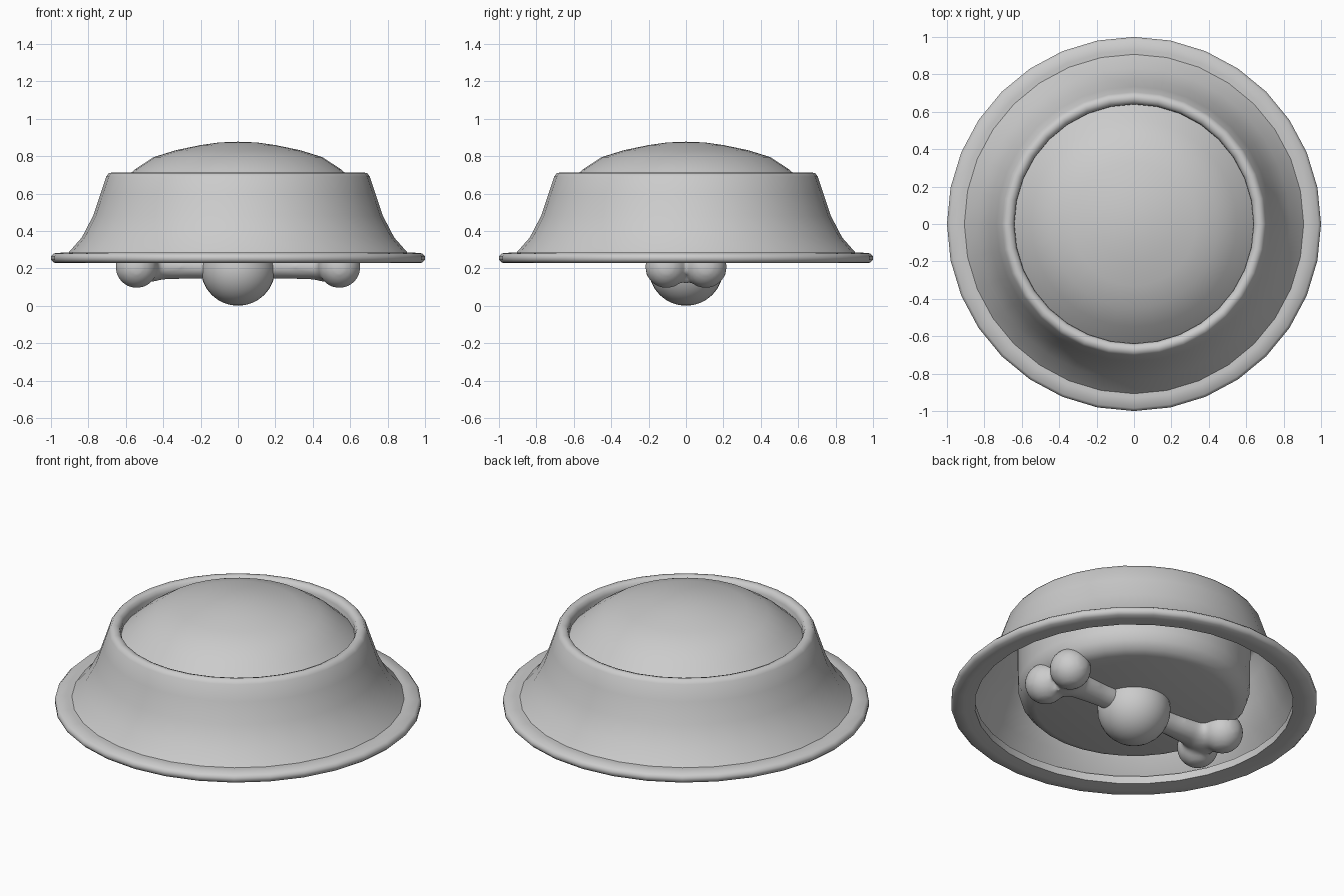
import bpy, bmesh, math
from mathutils import Matrix, Vector

if "Cube" in bpy.data.objects:
    bpy.data.objects.remove(bpy.data.objects["Cube"])

SIDES = 32


def finish(name, bm, angle=40):
    bmesh.ops.remove_doubles(bm, verts=bm.verts, dist=1e-5)
    bmesh.ops.recalc_face_normals(bm, faces=bm.faces)
    me = bpy.data.meshes.new(name)
    bm.to_mesh(me)
    bm.free()
    ob = bpy.data.objects.new(name, me)
    bpy.context.collection.objects.link(ob)
    bpy.ops.object.select_all(action='DESELECT')
    ob.select_set(True)
    bpy.context.view_layer.objects.active = ob
    bpy.ops.object.shade_smooth_by_angle(angle=math.radians(angle))
    return ob


def lathe(name, profile, angle=40, closed=False):
    """Spin a (radius, z) profile around the z axis."""
    bm = bmesh.new()
    verts = [bm.verts.new((r, 0, z)) for r, z in profile]
    pairs = list(zip(verts, verts[1:]))
    if closed:
        pairs.append((verts[-1], verts[0]))
    edges = [bm.edges.new(p) for p in pairs]
    bmesh.ops.spin(bm, geom=verts + edges, cent=(0, 0, 0), axis=(0, 0, 1),
                   angle=math.tau, steps=SIDES, use_duplicate=False)
    return finish(name, bm, angle)


# Bowl: inner floor, inner wall, rounded lip and flared outer skirt
lathe("bowl_body", [
    (0, 0.23), (0.54, 0.23), (0.585, 0.245), (0.62, 0.285), (0.635, 0.34),
    (0.64, 0.68), (0.65, 0.705), (0.67, 0.712), (0.69, 0.71), (0.705, 0.69),
    (0.735, 0.60), (0.775, 0.48), (0.835, 0.365), (0.91, 0.28)], angle=60)

# Flat rounded ring around the foot
lathe("foot_rim", [
    (0.87, 0.28), (0.93, 0.285), (0.985, 0.28), (1.0, 0.265), (1.0, 0.245),
    (0.985, 0.23), (0.93, 0.228), (0.87, 0.235)], angle=50, closed=True)

# Domed filling
lathe("filling_dome", [
    (0, 0.877), (0.1, 0.873), (0.2, 0.859), (0.33, 0.832), (0.45, 0.795),
    (0.55, 0.73), (0.64, 0.65)])

# Ball under the floor
bm = bmesh.new()
bmesh.ops.create_uvsphere(bm, u_segments=32, v_segments=16, radius=0.2,
                          matrix=Matrix.Translation((0, 0, 0.2)))
finish("ball", bm)

# Bone: flared shaft with two knobs at each end, blended together
bm = bmesh.new()
for sx in (-1, 1):
    for sy in (-1, 1):
        bmesh.ops.create_uvsphere(
            bm, u_segments=24, v_segments=16, radius=0.114,
            matrix=Matrix.Translation((sx * 0.542, sy * 0.105, 0.208)))
rings = []
for x, w, h in [(-0.54, 0.12, 0.09), (-0.47, 0.12, 0.085), (-0.4, 0.085, 0.07),
                (-0.25, 0.07, 0.066), (0.25, 0.07, 0.066), (0.4, 0.085, 0.07),
                (0.47, 0.12, 0.085), (0.54, 0.12, 0.09)]:
    rings.append([bm.verts.new((x, w * math.cos(a), 0.21 + h * math.sin(a)))
                  for a in (math.tau * i / 20 for i in range(20))])
for a, b in zip(rings, rings[1:]):
    for i in range(20):
        j = (i + 1) % 20
        bm.faces.new((a[i], a[j], b[j], b[i]))
bm.faces.new(rings[0])
bm.faces.new(rings[-1])
bone = finish("bone", bm)
remesh = bone.modifiers.new("blend", 'REMESH')
remesh.mode = 'VOXEL'
remesh.voxel_size = 0.015
remesh.use_smooth_shade = True
smooth = bone.modifiers.new("soften", 'SMOOTH')
smooth.factor = 0.5
smooth.iterations = 6
